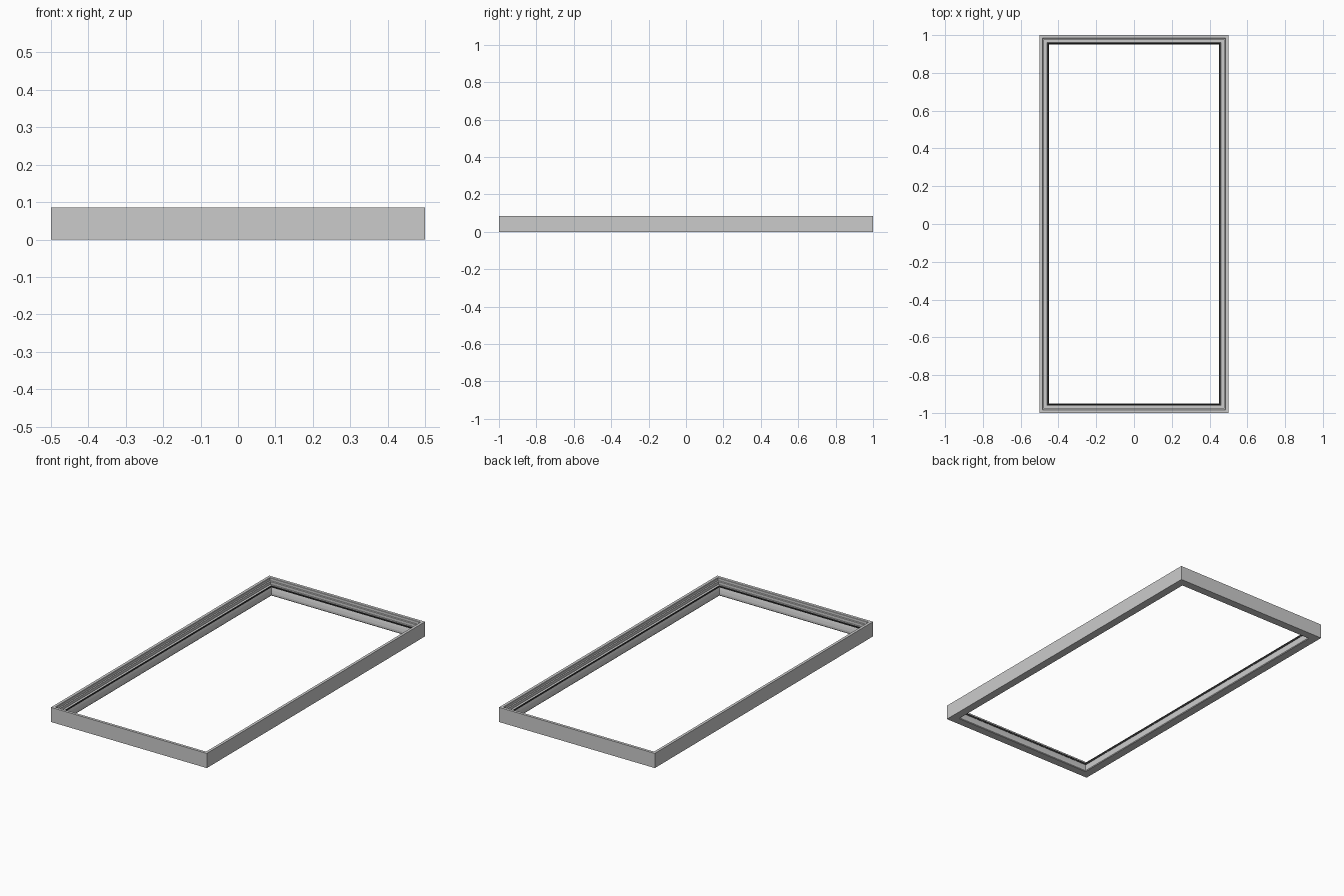
import bpy, bmesh

if "Cube" in bpy.data.objects:
    bpy.data.objects.remove(bpy.data.objects["Cube"])

HX, HY = 0.5, 1.0   # outer half sizes


def ring(name, profile):
    """Sweep a closed (inset, height) profile around the rectangle with mitred corners."""
    bm = bmesh.new()
    loops = []
    for sx, sy in ((-1, -1), (1, -1), (1, 1), (-1, 1)):
        loops.append([bm.verts.new((sx * (HX - d), sy * (HY - d), z)) for d, z in profile])
    n = len(profile)
    for i in range(4):
        a, b = loops[i], loops[(i + 1) % 4]
        for j in range(n):
            k = (j + 1) % n
            bm.faces.new((a[j], b[j], b[k], a[k]))
    bmesh.ops.recalc_face_normals(bm, faces=bm.faces)
    me = bpy.data.meshes.new(name)
    bm.to_mesh(me)
    bm.free()
    ob = bpy.data.objects.new(name, me)
    bpy.context.collection.objects.link(ob)
    return ob


# Main frame: outer wall, rim, stepped rebate and sloped inner lip
ring("window_frame", [
    (0, 0), (0.047, 0), (0.050, 0.004), (0.050, 0.016), (0.047, 0.032), (0.043, 0.046),
    (0.040, 0.050), (0.024, 0.050), (0.024, 0.066), (0.018, 0.068),
    (0.018, 0.083), (0.016, 0.085), (0, 0.085)])

# Sealing strip standing on the inner lip
gasket = ring("sealing_strip", [
    (0.041, 0.046), (0.045, 0.046), (0.047, 0.053), (0.045, 0.056), (0.041, 0.054)])
mat = bpy.data.materials.new("dark_rubber")
mat.diffuse_color = (0.05, 0.05, 0.05, 1)
mat.use_nodes = True
mat.node_tree.nodes["Principled BSDF"].inputs["Base Color"].default_value = mat.diffuse_color
gasket.data.materials.append(mat)
